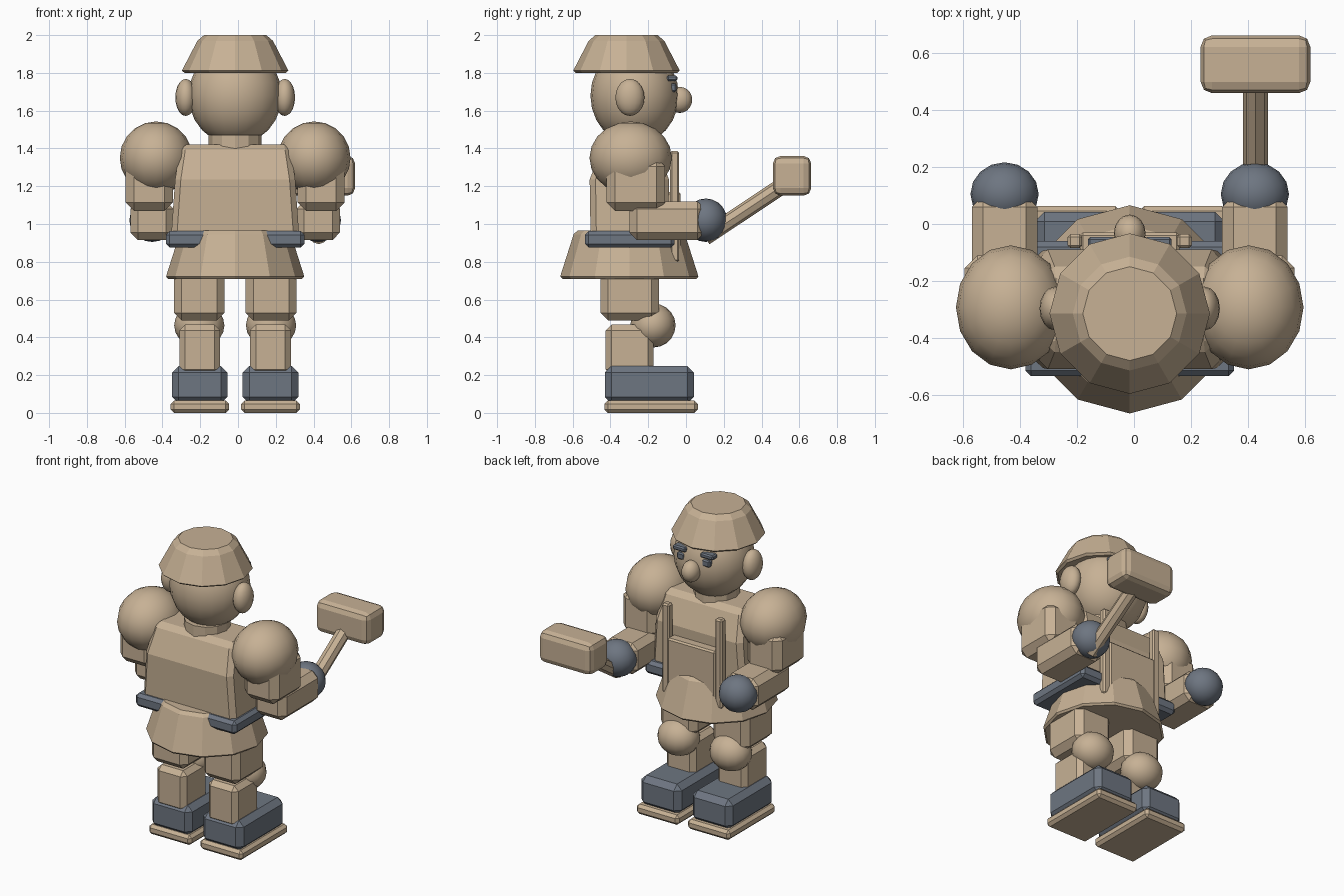
import bpy, bmesh, math
from mathutils import Vector

if "Cube" in bpy.data.objects:
    bpy.data.objects.remove(bpy.data.objects["Cube"])

CX, CY = -0.015, -0.30   # body axis


def material(name, rgb):
    m = bpy.data.materials.new(name)
    m.diffuse_color = (*rgb, 1)
    m.use_nodes = True
    m.node_tree.nodes["Principled BSDF"].inputs["Base Color"].default_value = m.diffuse_color
    return m


TAN = material("tan", (0.57, 0.44, 0.30))
SLATE = material("slate", (0.155, 0.18, 0.22))


def finish(name, bm, mat, bevel=0, segs=1, smooth=None):
    bmesh.ops.recalc_face_normals(bm, faces=bm.faces)
    mesh = bpy.data.meshes.new(name)
    bm.to_mesh(mesh)
    bm.free()
    ob = bpy.data.objects.new(name, mesh)
    bpy.context.collection.objects.link(ob)
    mesh.materials.append(mat)
    if bevel:
        mod = ob.modifiers.new("bevel", 'BEVEL')
        mod.width, mod.segments = bevel, segs
    if smooth:
        for p in mesh.polygons:
            p.use_smooth = True
    return ob


def box(name, x, y, z, mat=TAN, bevel=0.02, segs=1):
    """Bevelled box from (min, max) ranges."""
    bm = bmesh.new()
    bmesh.ops.create_cube(bm, size=1)
    for v in bm.verts:
        v.co = [(r[0] + r[1]) / 2 + c * (r[1] - r[0]) for r, c in zip((x, y, z), v.co)]
    return finish(name, bm, mat, bevel, segs)


def ball(name, centre, radii, mat=TAN, u=16, v=10):
    bm = bmesh.new()
    bmesh.ops.create_uvsphere(bm, u_segments=u, v_segments=v, radius=1)
    for p in bm.verts:
        p.co = [c + r * k for c, r, k in zip(centre, radii, p.co)]
    return finish(name, bm, mat, smooth=True)


def lathe(name, profile, sides, y=CY, mat=TAN):
    """Stack of (radius, z) rings, capped at both ends."""
    bm = bmesh.new()
    rings = []
    for r, z in profile:
        rings.append([bm.verts.new((CX + r * math.sin(2 * math.pi * i / sides),
                                    y + r * math.cos(2 * math.pi * i / sides), z))
                      for i in range(sides)])
    for a, b in zip(rings, rings[1:]):
        for i in range(sides):
            j = (i + 1) % sides
            bm.faces.new((a[i], a[j], b[j], b[i]))
    bm.faces.new(rings[0])
    bm.faces.new(rings[-1])
    return finish(name, bm, mat)


def span(c, half):
    return (c - half, c + half)


# torso: stacked rectangles narrowing at the shoulders
bm = bmesh.new()
levels = [(0.34, 0.205, 0.92), (0.318, 0.21, 1.235), (0.29, 0.14, 1.42)]
rings = [[bm.verts.new((CX + sx * hx, CY + sy * hy, z))
          for sx, sy in ((-1, -1), (1, -1), (1, 1), (-1, 1))] for hx, hy, z in levels]
for a, b in zip(rings, rings[1:]):
    for i in range(4):
        j = (i + 1) % 4
        bm.faces.new((a[i], a[j], b[j], b[i]))
bm.faces.new(rings[0])
bm.faces.new(rings[-1])
finish("torso", bm, TAN, 0.03)

# skirt, belt, neck, head and helmet
lathe("skirt", [(0.355, 0.71), (0.366, 0.722), (0.295, 0.945), (0.275, 0.965)], 12)
box("belt", span(CX, 0.367), (-0.535, -0.06), (0.875, 0.962), SLATE, 0.02)
lathe("neck", [(0.14, 1.38), (0.14, 1.47)], 12)
ball("head", (CX, -0.272, 1.68), (0.247, 0.234, 0.26), u=20, v=12)
lathe("helmet", [(0.268, 1.80), (0.282, 1.812), (0.20, 1.97), (0.165, 2.0)], 12, -0.315)
ball("nose", (CX, -0.033, 1.657), (0.056, 0.066, 0.069))

# apron bib between its two straps
box("apron_bib", span(CX, 0.175), (-0.11, -0.03), (0.80, 1.17), TAN, 0.01)

for side, s in (("left", -1), ("right", 1)):
    def at(offset):
        return CX + s * offset

    # face details
    ball(side + "_ear", (at(0.262), -0.297, 1.67), (0.055, 0.077, 0.098))
    box(side + "_brow", span(at(0.10), 0.047), (-0.10, -0.046), (1.756, 1.787), SLATE, 0.008)
    box(side + "_eye", span(at(0.092), 0.028), (-0.11, -0.05), (1.70, 1.745), SLATE, 0.008)

    # apron strap
    box(side + "_strap", span(at(0.193), 0.026), (-0.085, -0.036), (0.80, 1.387), TAN, 0.01)

    # arm
    ball(side + "_shoulder", (at(0.418), -0.293, 1.35), (0.193, 0.218, 0.193))
    box(side + "_upper_arm", span(at(0.455), 0.125), (-0.42, -0.11), (1.07, 1.35), TAN, 0.045)
    box(side + "_forearm", span(at(0.44), 0.115), (-0.30, 0.10), (0.915, 1.12), TAN, 0.04)
    ball(side + "_hand", (at(0.44), 0.105, 1.02), (0.12, 0.112, 0.115), SLATE)

    # leg
    box(side + "_thigh", span(at(0.19), 0.134), (-0.453, -0.143), (0.49, 0.78), TAN, 0.04)
    ball(side + "_knee", (at(0.19), -0.175, 0.463), (0.133, 0.12, 0.117))
    box(side + "_shin", span(at(0.187), 0.108), (-0.425, -0.172), (0.20, 0.467), TAN, 0.03)
    box(side + "_boot", span(at(0.187), 0.147), (-0.43, 0.043), (0.05, 0.248), SLATE, 0.035)
    box(side + "_sole", span(at(0.187), 0.155), (-0.432, 0.063), (0.0, 0.065), TAN, 0.018)

# hammer held in the right hand
HX = 0.427
start, end = Vector((HX, 0.10, 0.93)), Vector((HX, 0.56, 1.235))
axis = end - start
bm = bmesh.new()
bmesh.ops.create_cone(bm, cap_ends=True, segments=8, radius1=0.044, radius2=0.044,
                      depth=axis.length)
turn = axis.to_track_quat('Z', 'Y')
for v in bm.verts:
    v.co = turn @ v.co + (start + end) / 2
finish("hammer_handle", bm, TAN)
box("hammer_head", span(HX, 0.193), (0.46, 0.663), (1.15, 1.36), TAN, 0.04, 2)
